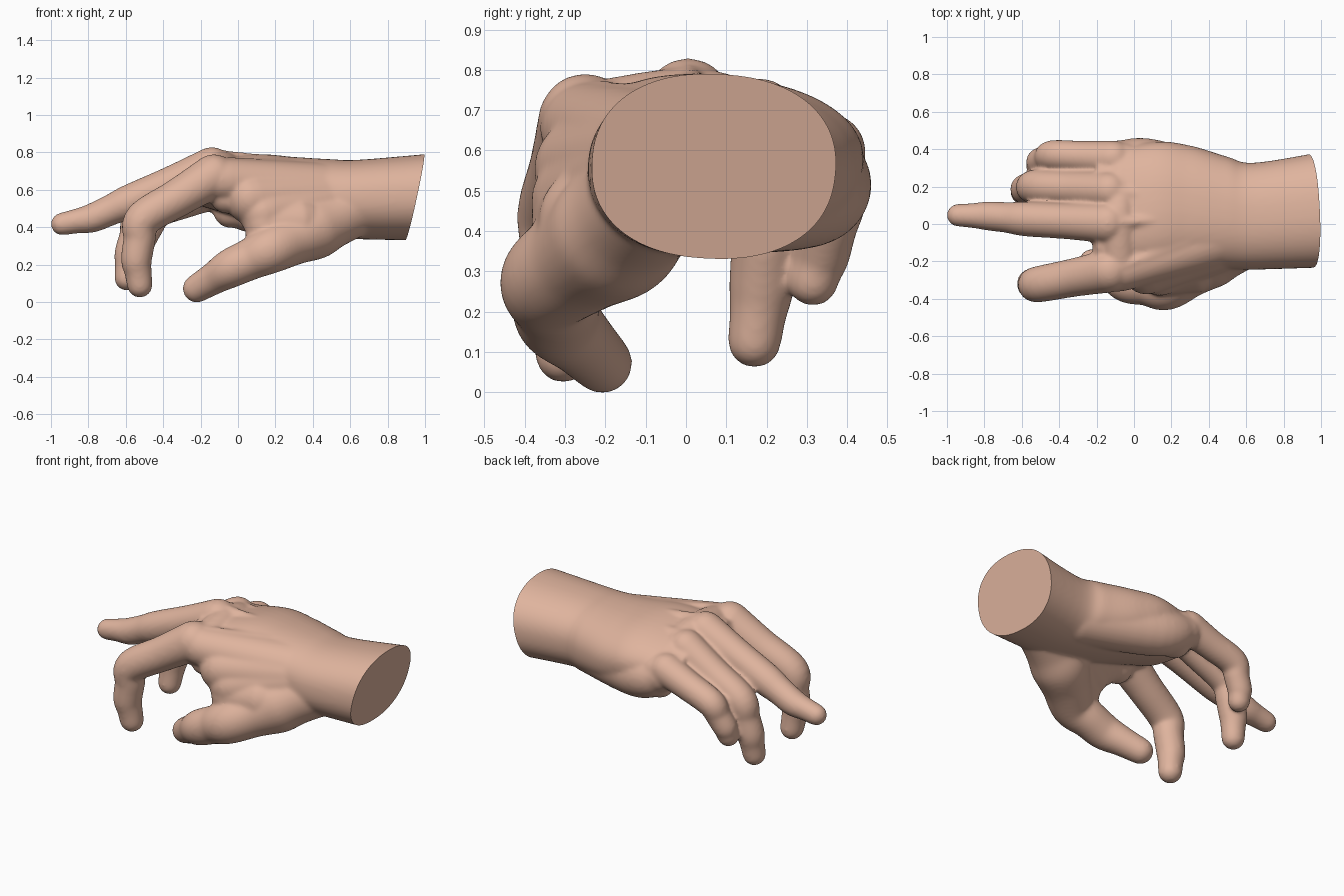
import bpy, bmesh, math
from mathutils import Vector

if "Cube" in bpy.data.objects:
    bpy.data.objects.remove(bpy.data.objects["Cube"])

skin = bpy.data.materials.new("skin")
skin.diffuse_color = (0.74, 0.455, 0.34, 1)
skin.use_nodes = True
skin.node_tree.nodes["Principled BSDF"].inputs["Base Color"].default_value = skin.diffuse_color
bm = bmesh.new()
SIDES = 28


def catmull(p0, p1, p2, p3, t):
    return [0.5 * (2 * b + (c - a) * t + (2 * a - 5 * b + 4 * c - d) * t * t
                   + (3 * b - a - 3 * c + d) * t ** 3)
            for a, b, c, d in zip(p0, p1, p2, p3)]


def resample(points, steps):
    pts = [points[0]] + list(points) + [points[-1]]
    out = [catmull(*pts[i:i + 4], k / steps)
           for i in range(len(points) - 1) for k in range(steps)]
    return out + [list(points[-1])]


def loft(rings):
    """Skin a list of point rings and close both ends."""
    vs = [[bm.verts.new(p) for p in r] for r in rings]
    n = len(vs[0])
    for a, b in zip(vs, vs[1:]):
        for i in range(n):
            j = (i + 1) % n
            bm.faces.new((a[i], a[j], b[j], b[i]))
    bm.faces.new(vs[0][::-1])
    bm.faces.new(vs[-1])


def tube(points, steps=6):
    """Round-ended tube through (x, y, z, radius) points."""
    path = resample(points, steps)
    c = [Vector(p[:3]) for p in path]
    r = [p[3] for p in path]
    m = len(c) - 1
    tan = [(c[min(i + 1, m)] - c[max(i - 1, 0)]).normalized() for i in range(m + 1)]
    across = abs((c[m] - c[0]).normalized().y) > .8
    ref = Vector((1, 0, 0)) if across else Vector((0, 1, 0))
    caps = [math.radians(5 + 16 * k) for k in range(5, 0, -1)]
    rows = [(c[0] - tan[0] * r[0] * math.sin(a), tan[0], r[0] * math.cos(a)) for a in caps]
    rows += list(zip(c, tan, r))
    rows += [(c[m] + tan[m] * r[m] * math.sin(a), tan[m], r[m] * math.cos(a)) for a in caps[::-1]]
    rings = []
    for p, t, rad in rows:
        b = t.cross(ref).normalized()
        n = b.cross(t)
        rings.append([p + rad * (math.cos(q) * b + math.sin(q) * n)
                      for q in (2 * math.pi * k / SIDES for k in range(SIDES))])
    loft(rings)


def digit(joints):
    """Tube through the joints, each bone slimmer at its middle."""
    pts = [joints[0]]
    for a, b in zip(joints, joints[1:]):
        mid = [(p + q) / 2 for p, q in zip(a, b)]
        mid[3] *= 0.96
        pts += [mid, b]
    tube([(x, y, z, r + .005) for x, y, z, r in pts])


# Wrist and palm: x, centre y, centre z, half width, half height; tilts toward the knuckles
sections = [
    (1.08, .085, .57, .315, .235), (.65, .042, .556, .286, .212), (.50, .06, .56, .30, .21),
    (.30, .09, .58, .33, .200), (.10, .10, .615, .34, .175), (-.20, .08, .64, .29, .105)]
rings = []
for x, cy, cz, w, h in resample(sections, 6):
    tilt = -.05 - .13 * min(1, max(0, (.6 - x) / .8))
    ring = []
    for k in range(48):
        a = 2 * math.pi * k / 48
        u, v = [math.copysign(abs(f) ** 0.88, f) for f in (math.cos(a), math.sin(a))]
        u, v = u * w, v * h
        ring.append(Vector((x, cy + u * math.cos(tilt) - v * math.sin(tilt),
                            cz + u * math.sin(tilt) + v * math.cos(tilt))))
    rings.append(ring)
loft(rings)

# Joints from knuckle to tip (x, y, z, radius)
index = [(-.13, -.25, .682, .112), (-.51, -.322, .45, .092),
         (-.543, -.32, .235, .078), (-.525, -.305, .10, .064)]
middle = [(-.14, .005, .728, .104), (-.58, .027, .543, .088),
          (-.78, .043, .457, .073), (-.94, .047, .425, .056)]
ring_finger = [(-.13, .18, .686, .097), (-.52, .20, .468, .086),
               (-.58, .187, .265, .076), (-.594, .17, .135, .062)]
little = [(-.11, .35, .605, .092), (-.43, .367, .487, .077),
          (-.505, .335, .345, .066), (-.515, .315, .285, .059)]
thumb = [(.60, -.08, .50, .15), (.40, -.18, .40, .163), (.17, -.335, .285, .122),
         (-.04, -.315, .188, .10), (-.22, -.208, .08, .071)]
fingers = [index, middle, ring_finger, little]
for joints in fingers:
    digit(joints)
    x, y, z, r = joints[0]
    # Knuckle root sinking into the back of the hand, and soft pad beneath it
    tube([(x + .22, y * .85, z - .05, r * .9), (x, y, z, r * .97)])
    tube([(x + .07, y * .9, z - .11, .092), (x + .16, y * .85, z - .10, .10)])
digit(thumb)

# Flesh bridging neighbouring knuckles
for dx, dz, k in ((.06, -.012, .93), (.0, -.035, .80)):
    tube([(x + dx, y, z + dz, r * k) for x, y, z, r in (f[0] for f in fingers)])

# Flesh masses: thumb web, index side, heel of the little-finger side
tube([(.45, -.10, .54, .16), (.14, -.25, .48, .135)])
tube([(.48, -.08, .57, .16), (.07, -.24, .56, .138)])
tube([(.55, -.04, .58, .17), (-.08, -.245, .66, .118)])
tube([(.32, -.22, .43, .15), (.14, -.275, .425, .11)])
tube([(.26, -.26, .36, .13), (.135, -.285, .37, .095)])
tube([(.55, .16, .50, .15), (.10, .315, .51, .138), (-.07, .345, .56, .105)])

# Tendons fanning from the first three knuckles to the wrist
for x, y, z, r in (f[0] for f in fingers[:3]):
    tube([(x, y, z + r * .66, .03), (.45, y * .3 + .04, .732, .03)])

bmesh.ops.recalc_face_normals(bm, faces=bm.faces)
mesh = bpy.data.meshes.new("hand_rough")
bm.to_mesh(mesh)
bm.free()
hand = bpy.data.objects.new("hand", mesh)
bpy.context.collection.objects.link(hand)

# Fuse all parts into one soft skin
mod = hand.modifiers.new("fuse", 'REMESH')
mod.mode = 'VOXEL'
mod.voxel_size = 0.0095
mod = hand.modifiers.new("soften", 'SMOOTH')
mod.factor = 0.5
mod.iterations = 18
graph = bpy.context.evaluated_depsgraph_get()
fused = bpy.data.meshes.new_from_object(hand.evaluated_get(graph))
hand.modifiers.clear()
hand.data = fused

# Slanted flat cut at the wrist, then seat on the ground
bm = bmesh.new()
bm.from_mesh(fused)
cut = bmesh.ops.bisect_plane(bm, geom=bm.verts[:] + bm.edges[:] + bm.faces[:],
                             plane_co=(.995, .05, .80), plane_no=(1, .04, -.215), clear_outer=True)
rim = [e for e in cut["geom_cut"] if isinstance(e, bmesh.types.BMEdge)]
bmesh.ops.holes_fill(bm, edges=rim, sides=0)
low = min(v.co.z for v in bm.verts)
bmesh.ops.translate(bm, verts=bm.verts[:], vec=(0, 0, -low))
bm.to_mesh(fused)
bm.free()
fused.name = "hand"
fused.materials.clear()
fused.materials.append(skin)


def add_nail(name, joints, side):
    """Shallow dome set into the back of a fingertip."""
    tip, prev = Vector(joints[-1][:3]), Vector(joints[-2][:3])
    size = joints[-1][3]
    f = (tip - prev).normalized()
    n = Vector(side).cross(f).normalized()
    s = f.cross(n)
    co = tip - f * size * .15 + n * size * .80 + Vector((0, 0, -low))
    bpy.ops.mesh.primitive_uv_sphere_add(segments=20, ring_count=10, radius=1)
    nail = bpy.context.object
    nail.name = name
    for v in nail.data.vertices:
        p = v.co.copy()
        v.co = co + (s * p.x * .5 + f * p.y * .65 + n * p.z * .22) * size
    nail.data.materials.append(skin)


for name, joints in zip(("index", "middle", "ring_finger", "little"), fingers):
    add_nail(name + "_nail", joints, (0, 1, 0))
add_nail("thumb_nail", thumb, (-.3, .35, .85))

# Smooth shading with a crisp wrist rim
for ob in bpy.context.collection.objects:
    ob.select_set(True)
bpy.context.view_layer.objects.active = hand
bpy.ops.object.shade_smooth_by_angle(angle=math.radians(45))
